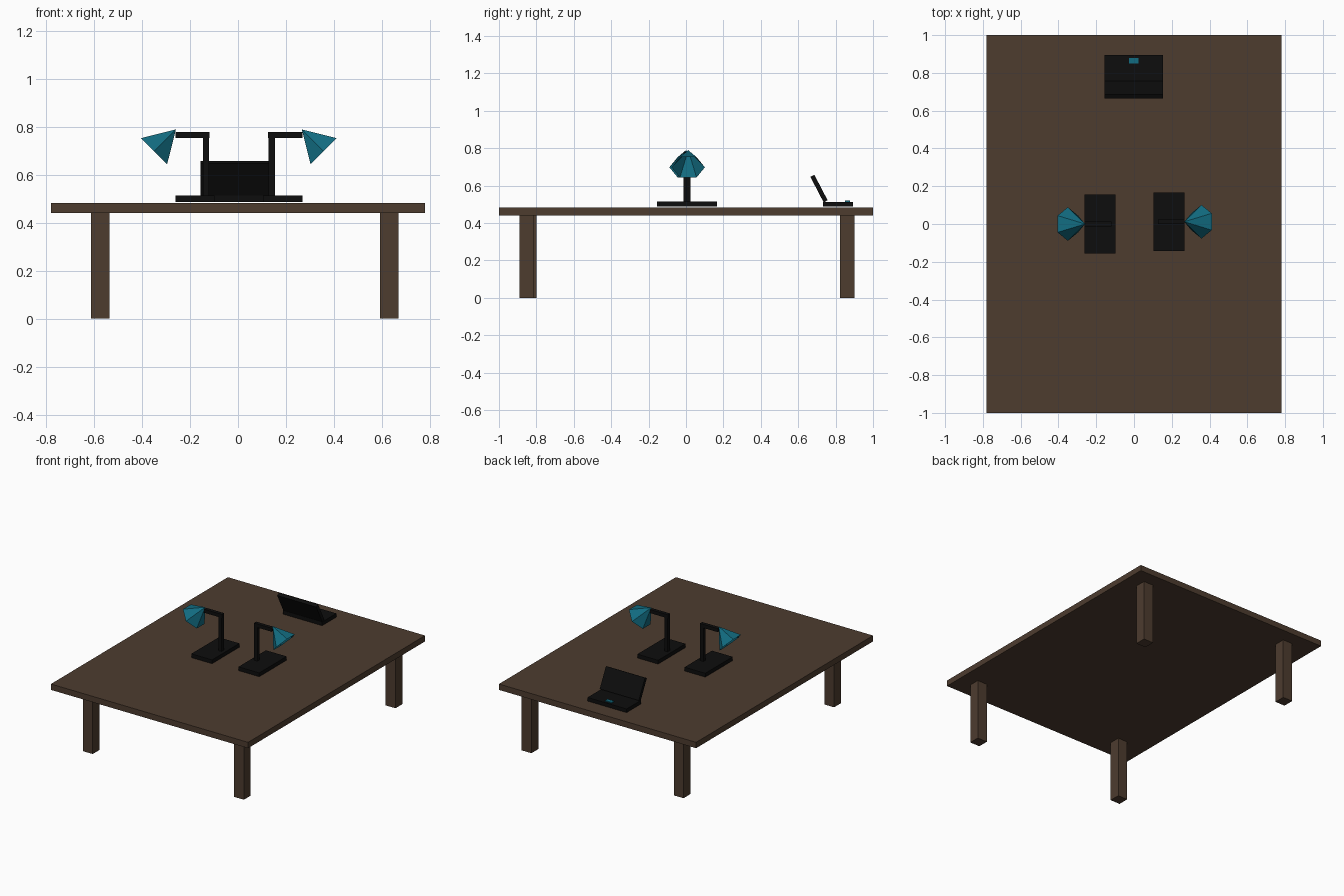
import bpy, bmesh, math
from mathutils import Vector

if "Cube" in bpy.data.objects:
    bpy.data.objects.remove(bpy.data.objects["Cube"])


def material(name, rgb):
    m = bpy.data.materials.new(name)
    m.diffuse_color = (*rgb, 1)
    m.use_nodes = True
    m.node_tree.nodes["Principled BSDF"].inputs["Base Color"].default_value = m.diffuse_color
    return m


WOOD = material("dark_wood", (0.075, 0.045, 0.028))
BLACK = material("black", (0.004, 0.004, 0.004))
TEAL = material("teal", (0.006, 0.15, 0.22))


def finish(name, bm, mat):
    mesh = bpy.data.meshes.new(name)
    bm.to_mesh(mesh)
    bm.free()
    mesh.materials.append(mat)
    ob = bpy.data.objects.new(name, mesh)
    bpy.context.collection.objects.link(ob)
    return ob


def box(name, x, y, z, mat):
    """Box from (min, max) ranges, with its origin in the middle."""
    lo, hi = Vector((x[0], y[0], z[0])), Vector((x[1], y[1], z[1]))
    bm = bmesh.new()
    bmesh.ops.create_cube(bm, size=1)
    bmesh.ops.scale(bm, vec=hi - lo, verts=bm.verts)
    ob = finish(name, bm, mat)
    ob.location = (lo + hi) / 2
    return ob


# Table
box("table_top", (-0.78, 0.78), (-1, 1), (0.44, 0.482), WOOD)
for side, x in (("left", (-0.612, -0.535)), ("right", (0.592, 0.67))):
    front = (-0.878, -0.80) if side == "left" else (-0.89, -0.813)
    box(f"front_{side}_leg", x, front, (0, 0.44), WOOD)
    box(f"back_{side}_leg", x, (0.823, 0.902), (0, 0.44), WOOD)


# Desk lamps, facing outwards
def lamp(side, s, y, dx):
    def span(a, b):
        return sorted((s * a + dx, s * b + dx))

    box(f"{side}_lamp_base", span(0.10, 0.264), (y - 0.155, y + 0.155), (0.487, 0.514), BLACK)
    box(f"{side}_lamp_post", span(0.124, 0.15), (y - 0.013, y + 0.013), (0.51, 0.776), BLACK)
    box(f"{side}_lamp_arm", span(0.122, 0.264), (y - 0.013, y + 0.013), (0.754, 0.779), BLACK)

    # Open six-sided shade pointing outwards and down
    apex = Vector((s * 0.262 + dx, y, 0.789))
    axis = Vector((s, 0, -1)).normalized()
    across, up = Vector((0, 1, 0)), Vector((s, 0, 1)).normalized()
    bm = bmesh.new()
    tip = bm.verts.new(apex)
    rim = [bm.verts.new(apex + axis * 0.129
                        + 0.089 * (across * math.cos(a) + up * math.sin(a)))
           for a in (i * math.tau / 6 for i in range(6))]
    for i in range(6):
        bm.faces.new((tip, rim[i], rim[(i + 1) % 6]))
    # Face normals outwards
    for f in bm.faces:
        f.normal_update()
        if f.normal.dot(f.calc_center_median() - (apex + axis * 0.09)) < 0:
            f.normal_flip()
    finish(f"{side}_lamp_shade", bm, TEAL)


lamp("left", -1, 0.0, 0.003)
lamp("right", 1, 0.012, 0.004)

# Laptop
box("laptop_base", (-0.156, 0.153), (0.732, 0.894), (0.487, 0.513), BLACK)
lid = box("laptop_lid", (-0.156, 0.153), (0.699, 0.723), (0.507, 0.661), BLACK)
lid.rotation_euler.x = math.radians(27.5)
box("laptop_touchpad", (-0.027, 0.025), (0.851, 0.878), (0.512, 0.52), TEAL)
